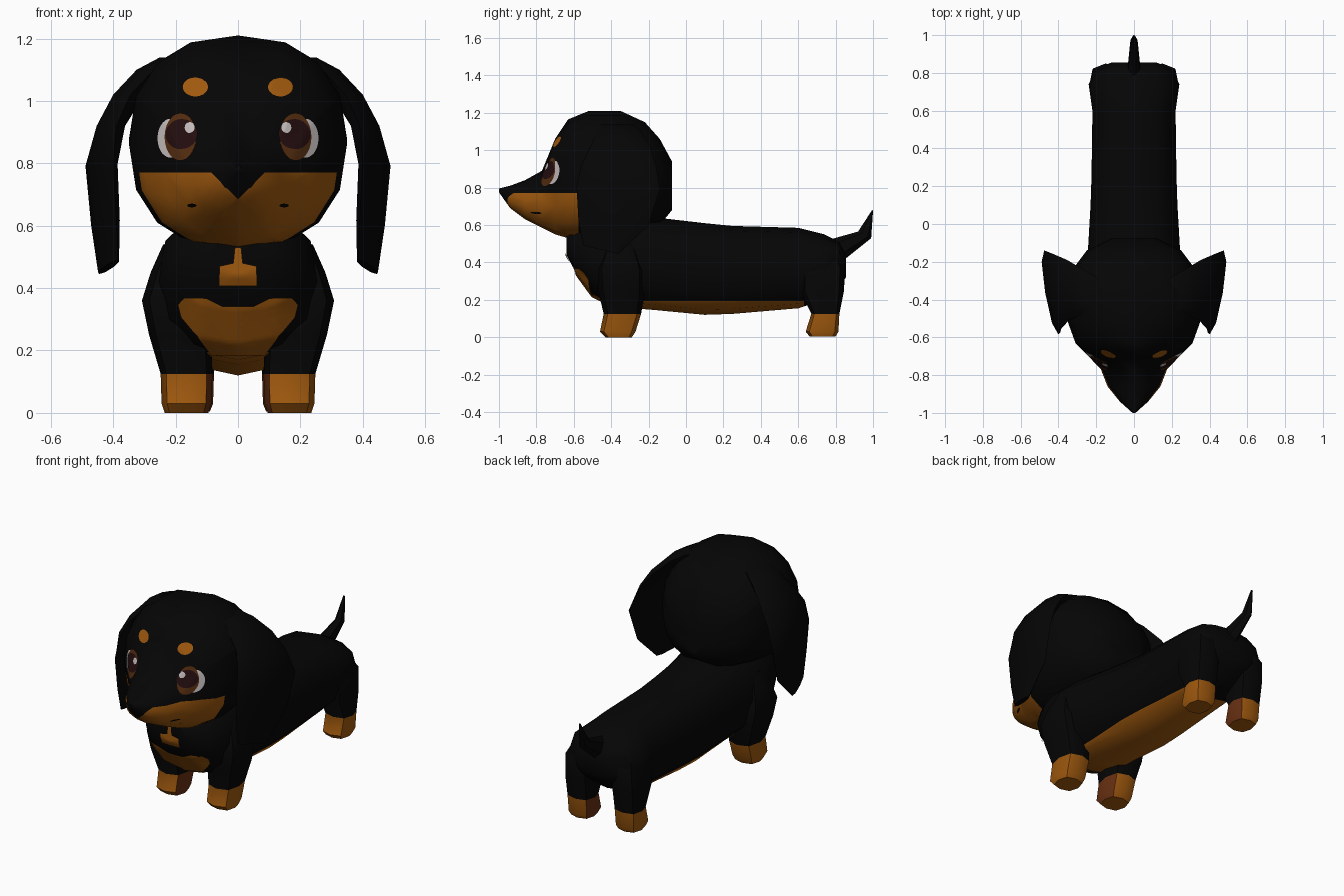
import bpy, bmesh, math
from mathutils import Vector
from mathutils.bvhtree import BVHTree

if "Cube" in bpy.data.objects:
    bpy.data.objects.remove(bpy.data.objects["Cube"])


def material(name, rgb):
    m = bpy.data.materials.new(name)
    m.diffuse_color = (*rgb, 1)
    m.use_nodes = True
    m.node_tree.nodes["Principled BSDF"].inputs["Base Color"].default_value = m.diffuse_color
    return m


BLACK = material("black_fur", (0.0016, 0.0016, 0.0016))
TAN = material("tan_fur", (0.35, 0.1, 0.0045))
RUST = material("rust_fur", (0.14, 0.03, 0.006))
MAROON = material("dark_iris", (0.017, 0.004, 0.0045))
BROWN = material("brown_iris", (0.085, 0.025, 0.005))
WHITE = material("eye_white", (0.55, 0.5, 0.5))


def finish(name, bm, mats, rule=None, angle=40):
    me = bpy.data.meshes.new(name)
    for m in mats:
        me.materials.append(m)
    for f in bm.faces:
        f.smooth = True
        if rule:
            f.material_index = rule(f.calc_center_median(), f.normal)
    bm.to_mesh(me)
    bm.free()
    me.set_sharp_from_angle(angle=math.radians(angle))
    ob = bpy.data.objects.new(name, me)
    bpy.context.collection.objects.link(ob)
    return ob


def loft(name, rings, n=12, e=2.4, mats=(BLACK,), rule=None, cuts=(), angle=40):
    """Skin rounded rings; each ring spans point a to point b with half width w."""
    bm = bmesh.new()
    loops = []
    for a, b, w in rings:
        a, b, w = Vector(a), Vector(b), Vector(w)
        mid, half, loop = (a + b) / 2, (a - b) / 2, []
        for k in range(n):
            t = 2 * math.pi * k / n
            c, s = math.cos(t), math.sin(t)
            c = math.copysign(abs(c) ** (2 / e), c)
            s = math.copysign(abs(s) ** (2 / e), s)
            loop.append(bm.verts.new(mid + half * c + w * s))
        loops.append(loop)
    for p, q in zip(loops, loops[1:]):
        for k in range(n):
            j = (k + 1) % n
            bm.faces.new((p[k], p[j], q[j], q[k]))
    bm.faces.new(loops[0])
    bm.faces.new(loops[-1])
    bmesh.ops.recalc_face_normals(bm, faces=bm.faces)
    for co, no in cuts:      # colour borders
        bmesh.ops.bisect_plane(bm, geom=bm.verts[:] + bm.edges[:] + bm.faces[:],
                               plane_co=co, plane_no=no)
    bm.normal_update()
    return finish(name, bm, mats, rule, angle)


def along_y(rows):
    return [((0, y, top), (0, y, bot), (w, 0, 0)) for y, top, bot, w in rows]


def upright(rows, side):
    return [((side * cx, y0, z), (side * cx, y1, z), (w, 0, 0)) for z, y0, y1, cx, w in rows]


# Long body with a tan belly
body = loft("body", along_y([
    (-.64, .55, .44, .10), (-.58, .60, .33, .20), (-.50, .64, .22, .24),
    (-.40, .66, .17, .262), (-.28, .66, .155, .26), (-.16, .64, .145, .245),
    (.10, .61, .12, .23), (.25, .595, .125, .225), (.60, .585, .155, .22),
    (.74, .55, .20, .24), (.82, .51, .27, .20), (.855, .44, .32, .12)]),
    mats=(BLACK, TAN), cuts=[((0, 0, .195), (0, 0, 1)), ((0, .63, 0), (0, 1, 0))],
    rule=lambda c, n: int(c.z < .195 and c.y < .63))


# Head tapering into the muzzle, tan below the cheeks with a dark notch at the nose
def muzzle_tan(c, n):
    return int(c.z < min(.77, .685 + 1.0 * abs(c.x)) and -.955 < c.y < -.575)


head = loft("head", along_y([
    (-.075, .94, .68, .12), (-.14, 1.06, .60, .25), (-.22, 1.15, .57, .31),
    (-.35, 1.21, .54, .35), (-.52, 1.21, .52, .35), (-.63, 1.165, .53, .31),
    (-.70, 1.06, .55, .24), (-.77, .89, .585, .175), (-.86, .84, .63, .14),
    (-.94, .81, .69, .075), (-1.0, .795, .775, .008)]), n=16, e=2.3,
    mats=(BLACK, TAN), rule=muzzle_tan,
    cuts=[((0, 0, .77), (0, 0, 1)), ((0, -.575, 0), (0, 1, 0)), ((0, -.955, 0), (0, 1, 0)),
          ((0, 0, .685), (1, 0, -1)), ((0, 0, .685), (1, 0, 1)), ((0, 0, 0), (1, 0, 0))])

# Tail
loft("tail", [((0, .76, .52), (0, .84, .41), (.04, 0, 0)),
              ((0, .92, .565), (0, .99, .53), (.022, 0, 0)),
              ((0, .995, .68), (0, 1.0, .675), (.006, 0, 0))], n=6, e=2)

FRONT = [(0, -.43, -.29, .165, .07), (.03, -.46, -.27, .165, .08), (.125, -.44, -.24, .165, .083),
         (.25, -.47, -.22, .185, .10), (.36, -.48, -.22, .20, .108), (.45, -.45, -.25, .185, .095),
         (.54, -.40, -.30, .17, .07)]
HIND = [(.005, .66, .80, .155, .065), (.03, .64, .815, .155, .075), (.125, .67, .82, .155, .078),
        (.25, .61, .845, .155, .083), (.38, .61, .85, .15, .085), (.45, .66, .80, .14, .06)]
# Ear rows: front edge x, y, z, rear edge x, y, z, half thickness
EAR = [(.20, -.48, 1.14, .20, -.28, 1.14, .05), (.27, -.48, 1.10, .27, -.24, 1.10, .055),
       (.345, -.51, 1.02, .355, -.19, 1.02, .05), (.39, -.56, .92, .425, -.16, .92, .045),
       (.40, -.585, .80, .475, -.14, .79, .033), (.39, -.575, .62, .46, -.20, .60, .028),
       (.385, -.55, .49, .445, -.36, .445, .016)]

targets = [body]
for side, label in ((1, "right"), (-1, "left")):
    # Legs with tan paws, rust on the inner sides
    for part, rows in (("front_leg", FRONT), ("hind_leg", HIND)):
        leg = loft(f"{part}_{label}", upright(rows, side), n=8, e=2.8,
                   mats=(BLACK, TAN, RUST),
                   rule=lambda c, n, s=side: 0 if c.z > .125 else 2 if n.x * s < -.6 else 1)
        if part == "front_leg":
            targets.append(leg)
    # Hanging ear flaps
    loft(f"ear_{label}", [((side * xa, ya, za), (side * xb, yb, zb), (side * t, 0, 0))
                          for xa, ya, za, xb, yb, zb, t in EAR], n=8, e=2.2)


def surface(objects):
    vs, fs = [], []
    for ob in objects:
        base = len(vs)
        vs += [v.co.copy() for v in ob.data.vertices]
        fs += [[base + i for i in p.vertices] for p in ob.data.polygons]
    return BVHTree.FromPolygons(vs, fs)


def oval(cx, cz, rx, rz, n=28):
    return [(cx + rx * math.cos(2 * math.pi * k / n), cz + rz * math.sin(2 * math.pi * k / n))
            for k in range(n)]


def marking(name, tree, outline, mat, lift=.004, centre=None, rings=6, split=1):
    """Thin patch laid on the surface from the front."""
    pts = []
    for (x0, z0), (x1, z1) in zip(outline, outline[1:] + outline[:1]):
        pts += [(x0 + (x1 - x0) * i / split, z0 + (z1 - z0) * i / split) for i in range(split)]
    cx, cz = centre or (sum(p[0] for p in pts) / len(pts), sum(p[1] for p in pts) / len(pts))
    bm = bmesh.new()

    def drop(x, z):
        hit, normal, _, _ = tree.ray_cast(Vector((x, -3, z)), Vector((0, 1, 0)))
        return bm.verts.new(hit + normal * lift) if hit else None

    mid = drop(cx, cz)
    loops = [[drop(cx + (x - cx) * r / rings, cz + (z - cz) * r / rings) for x, z in pts]
             for r in range(1, rings + 1)]
    n = len(pts)
    for k in range(n):
        j = (k + 1) % n
        quads = [(mid, loops[0][k], loops[0][j])]
        quads += [(p[k], q[k], q[j], p[j]) for p, q in zip(loops, loops[1:])]
        for q in quads:
            if all(q):
                bm.faces.new(q)
    bm.normal_update()
    for f in bm.faces:
        if f.normal.y > 0:
            f.normal_flip()
    finish(name, bm, (mat,))


# Eyes, brow spots and mouth corners
face = surface([head])
for s, label in ((1, "right"), (-1, "left")):
    marking(f"brow_{label}", face, oval(s * .136, 1.043, .04, .03), TAN)
    marking(f"eye_white_{label}", face, oval(s * .215, .88, .041, .062), WHITE, .003)
    marking(f"iris_{label}", face, oval(s * .182, .884, .05, .076), BROWN, .005)
    marking(f"pupil_{label}", face, oval(s * .178, .892, .05, .048), MAROON, .007)
    marking(f"glint_{label}", face, oval(s * .152, .912, .015, .017), WHITE, .009)
    marking(f"mouth_corner_{label}", face, oval(s * .145, .667, .015, .006, 12), BLACK)

# Chest patch and throat spot
chest = surface(targets)
half = [(.05, .345), (.10, .37), (.17, .372), (.19, .35), (.18, .31), (.13, .25), (.10, .21),
        (.085, .19)]
marking("chest_patch", chest, half + [(-x, z) for x, z in reversed(half)], TAN, .007,
        centre=(0, .29), rings=10, split=4)
marking("throat_spot", chest, [(-.06, .41), (.06, .41), (.06, .47), (.015, .48), (.01, .53),
                               (-.01, .53), (-.015, .48), (-.06, .47)], TAN, .006,
        centre=(0, .45), split=3)
